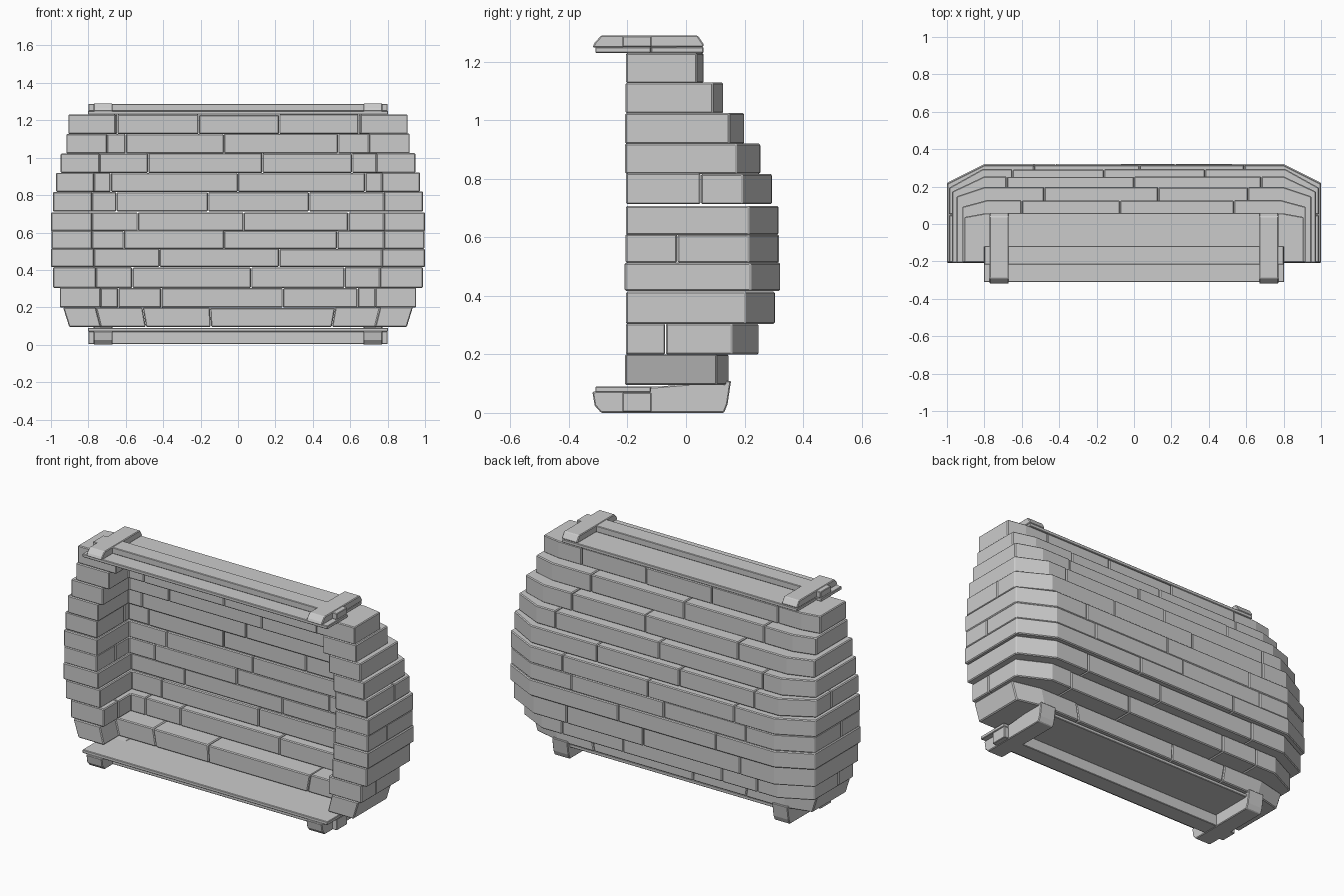
import bpy, bmesh, random

if "Cube" in bpy.data.objects:
    bpy.data.objects.remove(bpy.data.objects["Cube"])

random.seed(4)
FRONT = -0.207      # open front plane of the walls
GAP = 0.001         # half of a mortar joint


def prism(bm, pts, z0, z1, taper=1.0, jitter=0.0):
    """Upright prism from an outline in x, y; taper scales the lower outline in x."""
    dz = random.uniform(-jitter, jitter)
    lo = [bm.verts.new((x * taper, y, z0)) for x, y in pts]
    hi = [bm.verts.new((x, y, z1 + dz)) for x, y in pts]
    bm.faces.new(lo)
    bm.faces.new(hi)
    n = len(pts)
    for i in range(n):
        j = (i + 1) % n
        bm.faces.new((lo[i], lo[j], hi[j], hi[i]))


def rect(x0, x1, y0, y1):
    return [(x0, y0), (x1, y0), (x1, y1), (x0, y1)]


def finish(bm, name, bevel):
    bmesh.ops.recalc_face_normals(bm, faces=bm.faces)
    me = bpy.data.meshes.new(name)
    bm.to_mesh(me)
    bm.free()
    ob = bpy.data.objects.new(name, me)
    bpy.context.collection.objects.link(ob)
    mod = ob.modifiers.new("worn_edges", 'BEVEL')
    mod.width, mod.segments = bevel, 1
    mod.limit_method, mod.angle_limit = 'ANGLE', 0.7
    return ob


# Brick courses, bottom to top:
# z0, z1, half width, inner half width, back y, wall depth, chamfer x, chamfer y, joints, side joint
courses = [
    (.095, .199, .935, .76, .145, .21, .17, .04, (-.51, -.15, .52), None),
    (.199, .304, .953, .735, .247, .20, .18, .09, (-.64, -.41, .24, .64), -.07),
    (.304, .413, .988, .76, .303, .21, .20, .10, (-.565, .07, .57), None),
    (.416, .514, 1.0, .77, .321, .22, .20, .10, (-.42, .22), None),
    (.513, .610, .997, .78, .315, .22, .20, .10, (-.61, -.075, .53), -.03),
    (.608, .708, 1.0, .78, .315, .22, .20, .10, (-.535, .03, .59), None),
    (.713, .817, .99, .78, .293, .20, .18, .10, (-.65, -.16, .38), .05),
    (.817, .920, .973, .77, .253, .18, .17, .08, (-.68, 0, .68), None),
    (.919, 1.024, .948, .74, .198, .16, .15, .05, (-.48, .13, .61), None),
    (1.023, 1.128, .918, .70, .127, .15, .13, .035, (-.60, -.075, .535), None),
    (1.127, 1.230, .907, .655, .057, .15, .11, .02, (-.645, -.21, .22, .645), None),
]
for i, (z0, z1, w, wi, yb, depth, cx, cy, joints, side) in enumerate(courses):
    bm = bmesh.new()
    taper = .965 if i == 0 else 1.0
    yi = yb - depth
    front = FRONT + random.uniform(-.003, .003)
    # straight bricks of the back wall
    for a, b in zip(joints, joints[1:]):
        d = random.uniform(-.003, .003)
        prism(bm, rect(a + GAP, b - GAP, yi + d, yb + d), z0, z1, taper, .002)
    # L-shaped corner bricks, optionally split along the side wall
    for s, xj in ((-1, -joints[0] + GAP), (1, joints[-1] + GAP)):
        y0 = front if side is None else side + GAP
        corner = [(xj, yb), (w - cx, yb), (w, yb - cy), (w, y0),
                  (wi, y0), (wi, yi), (xj, yi)]
        prism(bm, [(s * x, y) for x, y in corner], z0, z1, taper, .002)
        if side is not None:
            end = rect(wi, w, front, side - GAP)
            prism(bm, [(s * x, y) for x, y in end], z0, z1, taper, .002)
    finish(bm, f"brick_course_{i + 1}", .005)


def plate(name, z_in, direction, y_back, height, flare):
    """Slab touching the bricks, a rail along it and two clamps; direction points outward."""
    k = direction
    z_slab = z_in + k * .02
    z_out = z_in + k * height
    # slab, slightly narrower behind the rail
    bm = bmesh.new()
    yb = y_back - flare
    prism(bm, [(-.803, -.31), (.803, -.31), (.803, -.12), (.77, -.12), (.77, yb),
               (-.77, yb), (-.77, -.12), (-.803, -.12)], z_in, z_slab)
    finish(bm, name + "_slab", .003)
    # rail
    bm = bmesh.new()
    prism(bm, rect(-.8, .8, -.217, -.118), z_slab, z_out - k * .003)
    finish(bm, name + "_rail", .003)
    # clamps: side profile in y, z pushed along x
    z_tip = z_in - k * .02 if flare else z_slab
    prof = [(-.32, z_slab - k * .002), (-.312, z_out - k * .025), (-.29, z_out),
            (y_back - .02, z_out), (y_back - flare * .4, z_out - k * .03),
            (y_back + flare * .2, z_tip)]
    bm = bmesh.new()
    for s in (-1, 1):
        a = [bm.verts.new((s * .67, y, z)) for y, z in prof]
        b = [bm.verts.new((s * .772, y, z)) for y, z in prof]
        bm.faces.new(a)
        bm.faces.new(b)
        for i in range(len(prof)):
            j = (i + 1) % len(prof)
            bm.faces.new((a[i], a[j], b[j], b[i]))
    finish(bm, name + "_clamps", .004)


plate("top", 1.23, 1, .06, .06, 0)
plate("bottom", .09, -1, .15, .09, .02)
